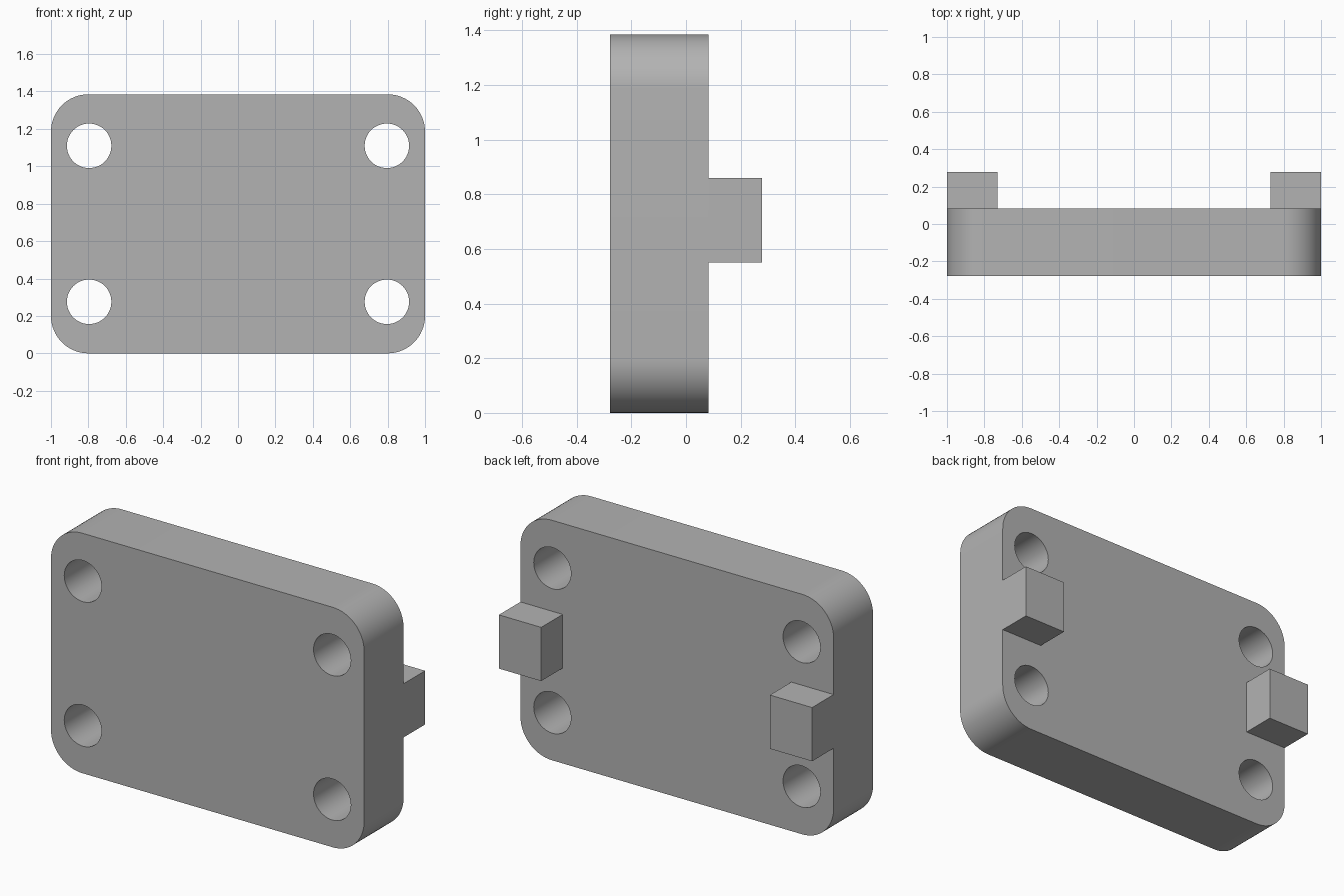
import bpy, bmesh
from math import sin, cos, pi

cube = bpy.data.objects.get("Cube")
if cube:
    bpy.data.objects.remove(cube, do_unlink=True)

WIDTH, HEIGHT, RADIUS = 2.0, 1.385, 0.2
FRONT, BACK, TAB_BACK = -0.278, 0.082, 0.278
HOLE_X, HOLE_Z, HOLE_R = 0.796, 0.417, 0.119
MID = HEIGHT / 2

grey = bpy.data.materials.new("plain grey")
grey.use_nodes = True
grey.diffuse_color = (0.45, 0.45, 0.45, 1)
grey.node_tree.nodes["Principled BSDF"].inputs["Base Color"].default_value = grey.diffuse_color


def extrude_outline(name, outline, y0, y1):
    """Solid made by pushing a closed (x, z) outline from y0 to y1."""
    bm = bmesh.new()
    face = bm.faces.new([bm.verts.new((x, y0, z)) for x, z in outline])
    result = bmesh.ops.extrude_face_region(bm, geom=[face])
    moved = [v for v in result["geom"] if isinstance(v, bmesh.types.BMVert)]
    bmesh.ops.translate(bm, verts=moved, vec=(0, y1 - y0, 0))
    bmesh.ops.recalc_face_normals(bm, faces=bm.faces)
    mesh = bpy.data.meshes.new(name)
    bm.to_mesh(mesh)
    bm.free()
    mesh.materials.append(grey)
    obj = bpy.data.objects.new(name, mesh)
    bpy.context.collection.objects.link(obj)
    return obj


def arc(cx, cz, r, start, sweep, steps):
    return [(cx + r * cos(start + sweep * i / steps), cz + r * sin(start + sweep * i / steps))
            for i in range(steps + 1)]


# Rounded plate
outline = []
for i, (sx, sz) in enumerate([(1, 1), (-1, 1), (-1, -1), (1, -1)]):
    outline += arc(sx * (WIDTH / 2 - RADIUS), MID + sz * (MID - RADIUS), RADIUS, i * pi / 2, pi / 2, 16)
plate = extrude_outline("mounting_plate", outline, FRONT, BACK)

# Four through holes
cutters = []
for sx in (-1, 1):
    for sz in (-1, 1):
        circle = arc(sx * HOLE_X, MID + sz * HOLE_Z, HOLE_R, 0, 2 * pi, 48)[:-1]
        cutter = extrude_outline("hole_cutter", circle, FRONT - 0.1, BACK + 0.1)
        cutter.hide_render = True
        cut = plate.modifiers.new("hole", "BOOLEAN")
        cut.operation, cut.solver, cut.object = "DIFFERENCE", "EXACT", cutter
        cutters.append(cutter)

bpy.ops.object.select_all(action="DESELECT")
bpy.context.view_layer.objects.active = plate
plate.select_set(True)
for name in [m.name for m in plate.modifiers]:
    bpy.ops.object.modifier_apply(modifier=name)
for cutter in cutters:
    bpy.data.objects.remove(cutter, do_unlink=True)
bpy.ops.object.shade_smooth_by_angle(angle=pi / 6)

# Rear tabs, flush with the plate sides
TAB_IN, TAB_LOW, TAB_HIGH = 0.73, 0.55, 0.86
for side, s in (("left", 1), ("right", -1)):
    corners = [(s * TAB_IN, TAB_LOW), (s, TAB_LOW), (s, TAB_HIGH), (s * TAB_IN, TAB_HIGH)]
    extrude_outline(side + "_rear_tab", corners, BACK, TAB_BACK)
